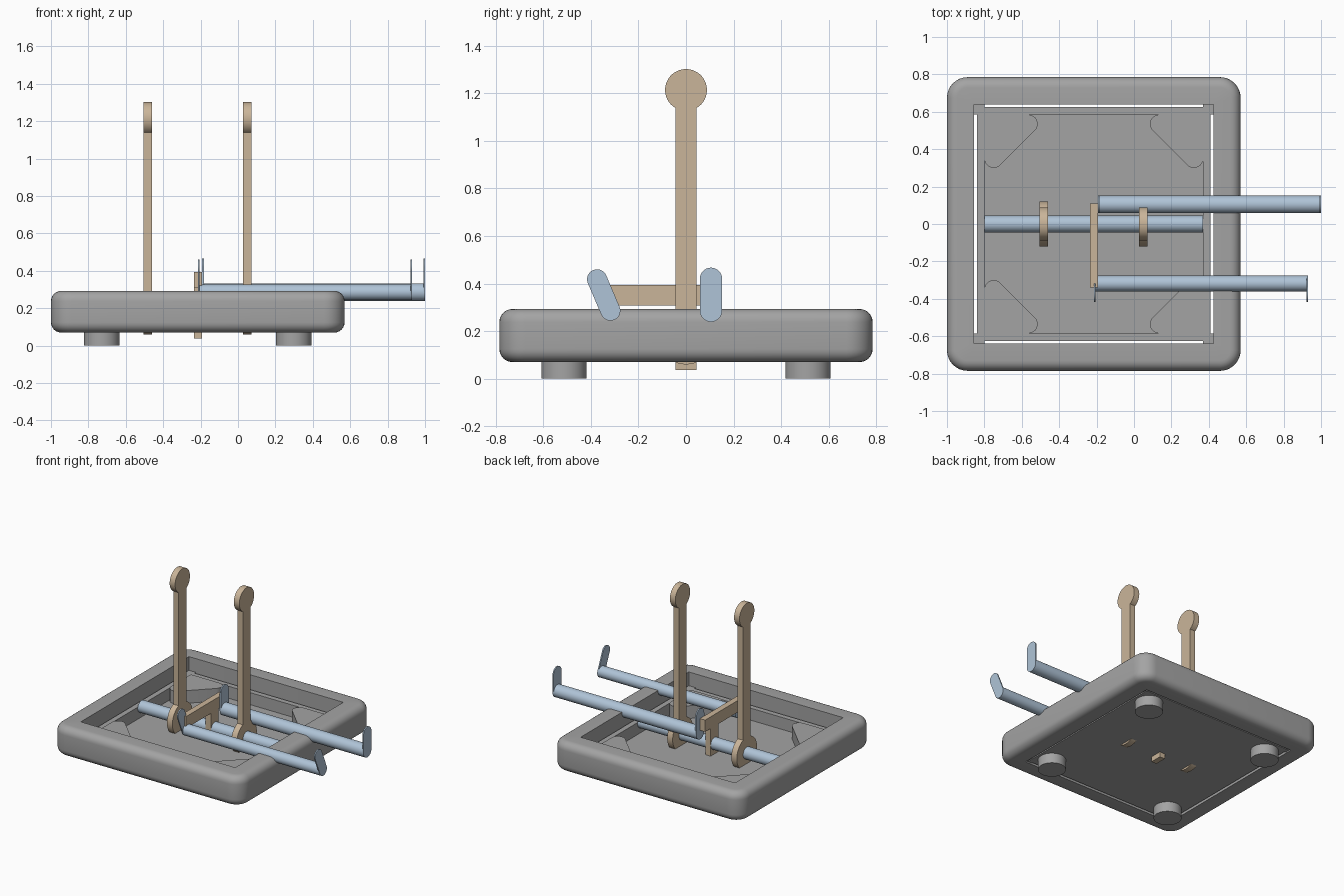
import bpy, bmesh, math
from math import sin, cos, pi

if "Cube" in bpy.data.objects:
    bpy.data.objects.remove(bpy.data.objects["Cube"])

def material(name, col):
    m = bpy.data.materials.new(name)
    m.diffuse_color = (*col, 1)
    m.use_nodes = True
    m.node_tree.nodes["Principled BSDF"].inputs["Base Color"].default_value = m.diffuse_color
    return m

GREY = material("grey casing", (0.37, 0.37, 0.37))
TAN = material("tan linkage", (0.59, 0.46, 0.32))
BLUE = material("pale blue rods", (0.43, 0.55, 0.68))
CX = -0.215  # centre of the tray in x

def finish(name, bm, mat):
    bmesh.ops.recalc_face_normals(bm, faces=bm.faces)
    me = bpy.data.meshes.new(name)
    bm.to_mesh(me)
    bm.free()
    me.materials.append(mat)
    ob = bpy.data.objects.new(name, me)
    bpy.context.collection.objects.link(ob)
    bpy.ops.object.select_all(action='DESELECT')
    ob.select_set(True)
    bpy.context.view_layer.objects.active = ob
    bpy.ops.object.shade_smooth_by_angle(angle=math.radians(35))
    return ob

def bridge(bm, a, b):
    for i in range(len(a)):
        j = (i + 1) % len(a)
        bm.faces.new((a[i], a[j], b[j], b[i]))

def prism(name, pts, lo, hi, axis, mat):
    """Extrude a 2D outline along x (outline in y,z) or z (outline in x,y)."""
    bm = bmesh.new()
    put = (lambda p, t: (t, p[0], p[1])) if axis == 'x' else (lambda p, t: (p[0], p[1], t))
    a, b = [[bm.verts.new(put(p, t)) for p in pts] for t in (lo, hi)]
    bm.faces.new(a)
    bm.faces.new(b)
    bridge(bm, a, b)
    return finish(name, bm, mat)

def arc(cx, cy, r, a0, a1, n=16):
    return [(cx + r * cos(a0 + (a1 - a0) * i / n), cy + r * sin(a0 + (a1 - a0) * i / n))
            for i in range(n + 1)]

def box(name, x0, x1, y0, y1, z0, z1, mat):
    return prism(name, [(x0, y0), (x1, y0), (x1, y1), (x0, y1)], z0, z1, 'z', mat)

def circle(cx, cy, r, n=40):
    return arc(cx, cy, r, 0, 2 * pi * (n - 1) / n, n - 1)

def rounded_square(half, r, n=8):
    pts = []
    for k, (sx, sy) in enumerate(((1, 1), (-1, 1), (-1, -1), (1, -1))):
        pts += arc(CX + sx * (half - r), sy * (half - r), r, k * pi / 2, (k + 1) * pi / 2, n)
    return pts

# Outer frame: rounded square section swept as a closed ring
H, R, F, Z0, Z1 = 0.785, 0.11, 0.055, 0.07, 0.293
section = [(0.145, Z0)]
section += [(F - F * cos(a), Z0 + F - F * sin(a)) for a in [pi / 2 * (1 - i / 6) for i in range(7)]]
section += [(F - F * cos(a), Z1 - F + F * sin(a)) for a in [pi / 2 * i / 6 for i in range(7)]]
section += [(0.145, Z1)]
bm = bmesh.new()
rings = [[bm.verts.new((x, y, z)) for x, y in rounded_square(H - d, max(R - d, 0.003))]
         for d, z in section]
for i in range(len(rings)):
    bridge(bm, rings[i], rings[(i + 1) % len(rings)])
finish("outer_frame", bm, GREY)

# Floor pan, its low walls, corner tabs, corner gussets and feet
I, O = 0.585, 0.625
box("floor_panel", CX - O, CX + O, -O, O, 0.075, 0.1, GREY)
for s in (-1, 1):
    a, b = sorted((s * I, s * O))
    box("pan_wall_side", CX + a, CX + b, -O, O, 0.08, 0.19, GREY)
    box("pan_wall_end", CX - I, CX + I, a, b, 0.08, 0.19, GREY)
gusset = ([(0, 0)] + arc(0.235, 0.05, 0.05, -pi / 2, pi / 4, 8)
          + arc(0.05, 0.235, 0.05, pi / 4, pi, 8))
for sx in (-1, 1):
    for sy in (-1, 1):
        prism("corner_gusset", [(CX + sx * (I - x), sy * (I - y)) for x, y in gusset],
              0.09, 0.195, 'z', GREY)
        xs = sorted((CX + sx * I, CX + sx * 0.645))
        ys = sorted((sy * I, sy * 0.645))
        box("corner_tab", *xs, *ys, 0.08, 0.19, GREY)
        prism("foot", circle(CX + sx * 0.513, sy * 0.513, 0.095), 0, 0.08, 'z', GREY)

# Axle across the tray
AZ = 0.18
prism("axle", circle(0, AZ, 0.045), CX - I, CX + I, 'x', BLUE)

# Two uprights: large hub on the axle, straight shaft, round head
W, HUB, HEAD = 0.045, 0.12, 0.088
h, t = math.asin(W / HUB), math.asin(W / HEAD)
upright = (arc(0, AZ, HUB, pi / 2 + h, 2.5 * pi - h, 36)
           + arc(0, 1.214, HEAD, -pi / 2 + t, 1.5 * pi - t, 36))
for x in (-0.505, 0.027):
    prism("upright_arm", upright, x, x + 0.045, 'x', TAN)

# Crank: vertical post with an offset cross bar
crank = [(-W, 0.037), (W, 0.037), (W, 0.307), (0.11, 0.307), (0.11, 0.395),
         (-0.34, 0.395), (-0.34, 0.307), (-W, 0.307)]
prism("crank_lever", crank, -0.236, -0.192, 'x', TAN)

# Side rods with capsule-shaped end plates
def side_rod(y, r, x0, x1, tip_y, tip_z):
    z = 0.286
    prism("side_rod", circle(y, z, r), x0, x1, 'x', BLUE)
    a = math.atan2(tip_z - z, tip_y - y)
    plate = arc(tip_y, tip_z, r, a - pi / 2, a + pi / 2) + arc(y, z, r, a + pi / 2, a + 1.5 * pi)
    for x in (x0, x1 - 0.009):
        prism("rod_end_plate", plate, x, x + 0.009, 'x', BLUE)

side_rod(0.105, 0.047, -0.192, 1.0, 0.105, 0.42)
side_rod(-0.318, 0.042, -0.215, 0.93, -0.374, 0.418)
